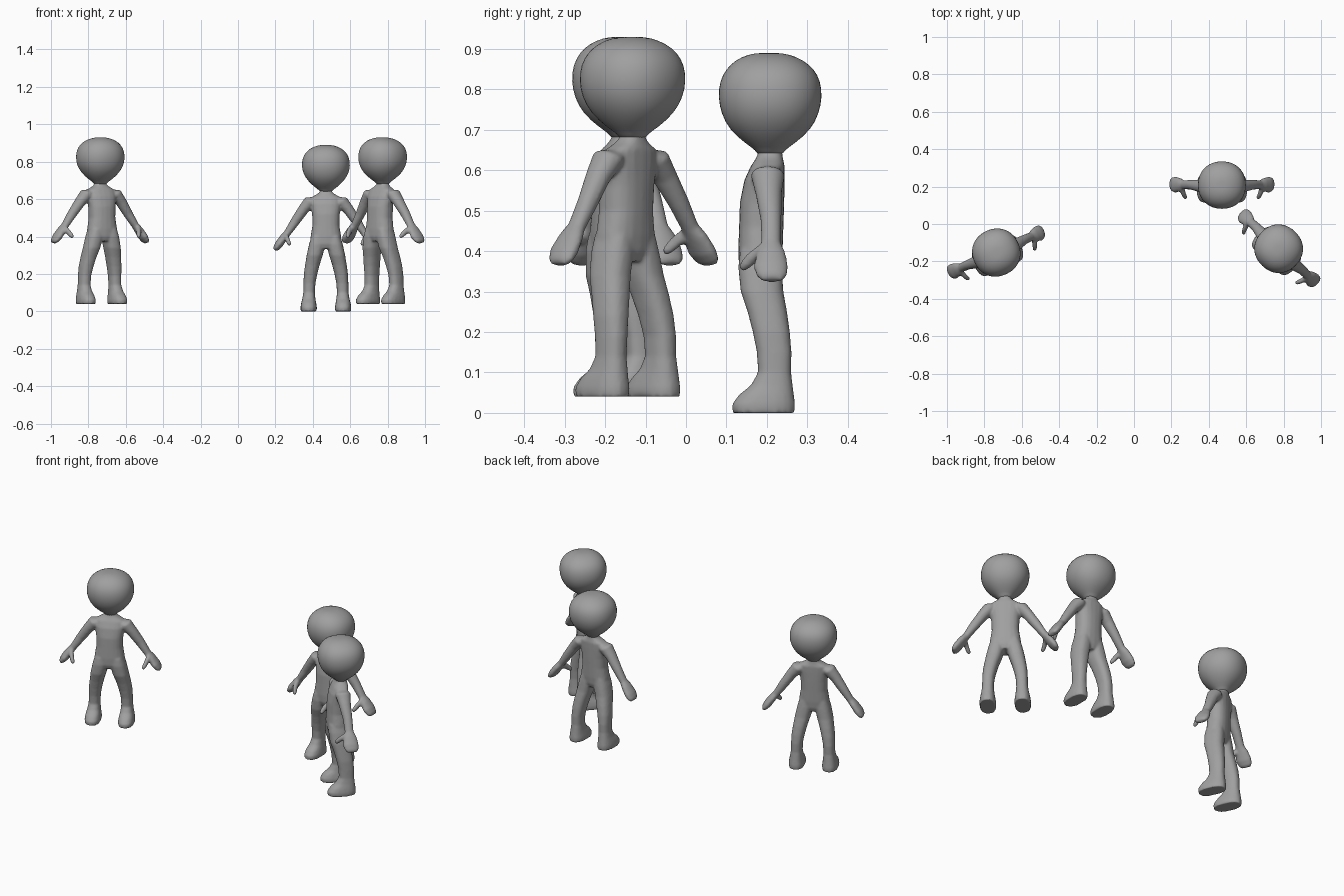
import bpy, bmesh, math
from mathutils import Vector

grey = bpy.data.materials.new("plain grey")
grey.diffuse_color = (0.35, 0.35, 0.35, 1)


def loft(bm, rings, u=(1, 0, 0), v=(0, 1, 0), n=20, power=2.0):
    """Closed tube through rings of (x, y, z, radius_u, radius_v)."""
    u, v = Vector(u).normalized(), Vector(v).normalized()
    loops = []
    for x, y, z, ru, rv in rings:
        loop = []
        for i in range(n):
            a = 2 * math.pi * i / n
            c, s = math.cos(a), math.sin(a)
            c = math.copysign(abs(c) ** (2 / power), c)
            s = math.copysign(abs(s) ** (2 / power), s)
            loop.append(bm.verts.new(Vector((x, y, z)) + u * ru * c + v * rv * s))
        loops.append(loop)
    faces = [bm.faces.new(loops[0]), bm.faces.new(loops[-1])]
    for a, b in zip(loops, loops[1:]):
        for i in range(n):
            j = (i + 1) % n
            faces.append(bm.faces.new((a[i], a[j], b[j], b[i])))
    bmesh.ops.recalc_face_normals(bm, faces=faces)


def make_mesh(bm, name):
    me = bpy.data.meshes.new(name)
    bm.to_mesh(me)
    bm.free()
    me.materials.append(grey)
    for p in me.polygons:
        p.use_smooth = True
    return me


# Body: torso, legs, arms and mitten hands, fused by a remesh
bm = bmesh.new()
loft(bm, [(0, -.017, .335, .055, .042), (0, -.017, .36, .085, .052),
          (0, -.016, .40, .082, .055), (0, -.014, .46, .072, .055),
          (0, -.012, .52, .074, .055), (0, -.006, .575, .082, .050),
          (0, .002, .61, .078, .042), (0, .006, .628, .045, .034),
          (0, .008, .64, .032, .030), (0, .008, .67, .030, .030)], power=2.4)
for s in (-1, 1):
    # Leg and foot
    loft(bm, [(s * .092, -.008, 0, .043, .077), (s * .092, -.008, .022, .044, .078),
              (s * .092, -.001, .045, .040, .068), (s * .091, .012, .068, .035, .052),
              (s * .09, .019, .10, .031, .041), (s * .088, .018, .15, .032, .043),
              (s * .082, .011, .20, .036, .046), (s * .072, .001, .25, .039, .049),
              (s * .06, -.012, .30, .043, .053), (s * .046, -.017, .36, .044, .054),
              (s * .04, -.017, .40, .038, .050)], power=2.4)
    # Arm and hand
    loft(bm, [(s * .055, .002, .60, .020, .030), (s * .082, .002, .588, .036, .042),
              (s * .12, .004, .545, .029, .033), (s * .165, .010, .48, .025, .026),
              (s * .205, .010, .42, .019, .024), (s * .225, .010, .395, .021, .036),
              (s * .250, .010, .36, .022, .043), (s * .266, .012, .338, .017, .037),
              (s * .274, .013, .328, .010, .025)], u=(s * .82, 0, .57))
    # Thumb
    loft(bm, [(s * .215, -.005, .405, .014, .018), (s * .205, -.038, .382, .013, .016),
              (s * .197, -.056, .364, .012, .013), (s * .193, -.064, .354, .007, .007)],
         v=(0, .7, -.7), n=12)
body_mesh = make_mesh(bm, "body")

# Head: large and rounded, tapering to the neck
bm = bmesh.new()
loft(bm, [(0, .008, .635, .030, .030), (0, .008, .65, .038, .036),
          (0, .008, .665, .062, .060), (0, .008, .70, .100, .102),
          (0, .008, .74, .124, .122), (0, .008, .78, .131, .130),
          (0, .008, .82, .126, .126), (0, .008, .85, .110, .110),
          (0, .006, .873, .082, .084), (0, .005, .887, .045, .05),
          (0, .005, .890, .015, .02)], n=24, power=2.15)
head_mesh = make_mesh(bm, "head")


def add_figure(label, place, degrees):
    for part, me in (("body", body_mesh), ("head", head_mesh)):
        ob = bpy.data.objects.new(f"{label}_{part}", me)
        bpy.context.collection.objects.link(ob)
        ob.location = place
        ob.rotation_euler.z = math.radians(degrees)
        if part == "body":
            rm = ob.modifiers.new("fuse", 'REMESH')
            rm.mode, rm.voxel_size, rm.use_smooth_shade = 'VOXEL', .006, True
            sm = ob.modifiers.new("soften", 'SMOOTH')
            sm.factor, sm.iterations = .5, 4
        else:
            sub = ob.modifiers.new("round", 'SUBSURF')
            sub.levels = sub.render_levels = 1


# Three identical figures standing apart
add_figure("left_figure", (-.733, -.16, .04), 24)
add_figure("rear_figure", (.47, .20, 0), 0)
add_figure("right_figure", (.768, -.138, .04), -43)
